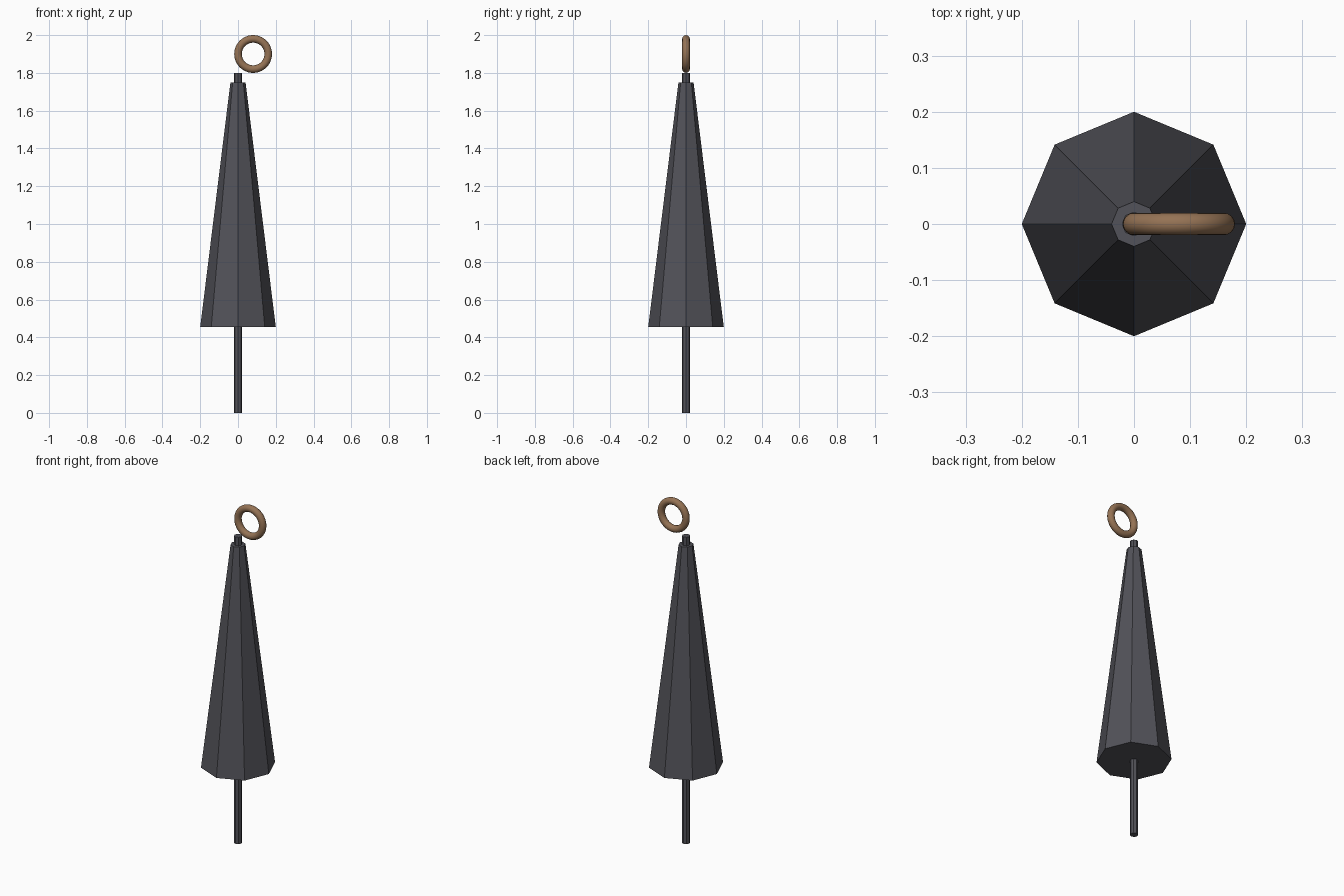
import bpy, math

if "Cube" in bpy.data.objects:
    bpy.data.objects.remove(bpy.data.objects["Cube"])

def material(name, rgb):
    m = bpy.data.materials.new(name)
    m.diffuse_color = (*rgb, 1)
    m.use_nodes = True
    m.node_tree.nodes["Principled BSDF"].inputs["Base Color"].default_value = m.diffuse_color
    return m

charcoal = material("charcoal fabric", (0.085, 0.085, 0.1))
steel = material("dark metal", (0.085, 0.085, 0.1))
wood = material("brown wood", (0.30, 0.17, 0.09))

def tapered(name, r_bottom, r_top, z0, z1, sides, mat):
    """Closed frustum around the z axis with a corner on +x."""
    ring = [(math.cos(2 * math.pi * i / sides), math.sin(2 * math.pi * i / sides))
            for i in range(sides)]
    verts = [(r_bottom * c, r_bottom * s, z0) for c, s in ring]
    verts += [(r_top * c, r_top * s, z1) for c, s in ring]
    faces = [(i, (i + 1) % sides, (i + 1) % sides + sides, i + sides) for i in range(sides)]
    faces += [tuple(reversed(range(sides))), tuple(range(sides, 2 * sides))]
    me = bpy.data.meshes.new(name)
    me.from_pydata(verts, [], faces)
    me.materials.append(mat)
    ob = bpy.data.objects.new(name, me)
    bpy.context.collection.objects.link(ob)
    return ob

# Closed eight-sided canopy and the pole through it
tapered("canopy", 0.2, 0.04, 0.455, 1.75, 8, charcoal)
tapered("pole", 0.022, 0.022, 0.0, 1.8, 8, steel)

# Upright ring handle, offset to one side
bpy.ops.mesh.primitive_torus_add(major_radius=0.08, minor_radius=0.02,
                                 major_segments=48, minor_segments=16,
                                 location=(0.08, 0, 1.9), rotation=(math.pi / 2, 0, 0))
handle = bpy.context.object
handle.name = "ring_handle"
handle.data.materials.append(wood)
bpy.ops.object.shade_smooth()
